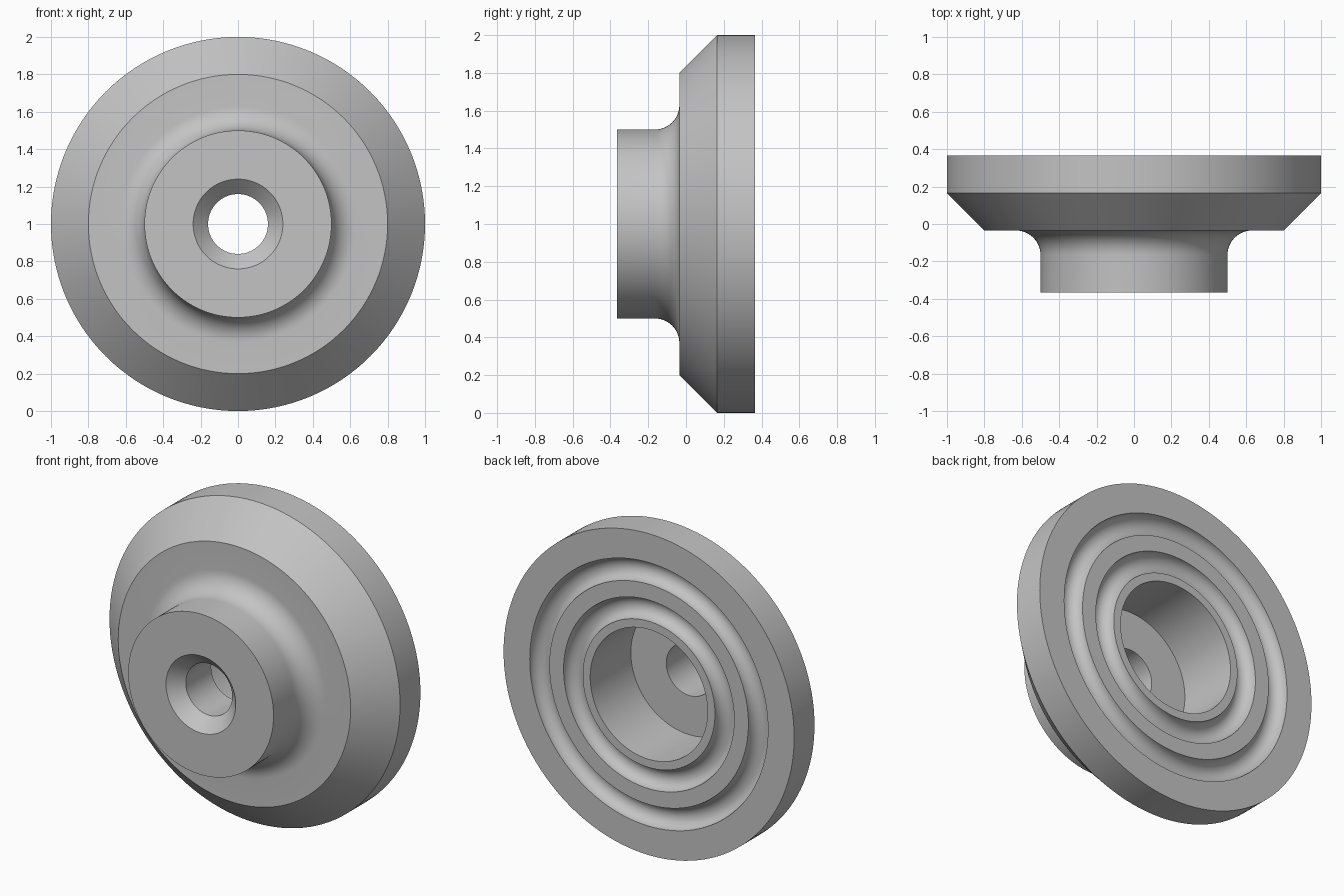
import bpy
import bmesh
from math import pi, sin, cos, radians
from mathutils import Vector

cube = bpy.data.objects.get("Cube")
if cube:
    bpy.data.objects.remove(cube, do_unlink=True)

FRONT, FLANGE, RIM, BACK = -0.365, -0.035, 0.165, 0.365
CENTRE_Z = 1.0


def arc(r, y, radius, start, end, steps):
    """Arc points as (radius from axis, y), angles in degrees."""
    angles = [radians(start + (end - start) * i / steps) for i in range(steps + 1)]
    return [(r + radius * cos(a), y + radius * sin(a)) for a in angles]


def groove(outer, inner):
    """Half-round groove in the back face, from outer to inner edge."""
    return arc((outer + inner) / 2, BACK, (outer - inner) / 2, 0, -180, 20)


# Closed half section: hub, fillet, bevelled flange, grooved back, bore
profile = [(0.16, FRONT + 0.08), (0.24, FRONT), (0.5, FRONT)]
profile += arc(0.63, FLANGE - 0.13, 0.13, 180, 90, 12)
profile += [(0.8, FLANGE), (1.0, RIM), (1.0, BACK)]
profile += groove(0.82, 0.685)
profile += groove(0.587, 0.455)
profile += [(0.404, BACK), (0.404, FLANGE), (0.16, FLANGE)]

# Revolve the section about the y axis
bm = bmesh.new()
verts = [bm.verts.new((r, y, 0)) for r, y in profile]
edges = [bm.edges.new((v, verts[(i + 1) % len(verts)])) for i, v in enumerate(verts)]
bmesh.ops.spin(bm, geom=verts + edges, cent=(0, 0, 0), axis=(0, 1, 0),
               angle=2 * pi, steps=128, use_merge=True)
bmesh.ops.remove_doubles(bm, verts=bm.verts[:], dist=0.0001)
bmesh.ops.recalc_face_normals(bm, faces=bm.faces[:])
bmesh.ops.translate(bm, verts=bm.verts[:], vec=Vector((0, 0, CENTRE_Z)))
mesh = bpy.data.meshes.new("flanged_hub")
bm.to_mesh(mesh)
bm.free()

hub = bpy.data.objects.new("flanged_hub", mesh)
bpy.context.collection.objects.link(hub)

# Plain grey finish
grey = bpy.data.materials.new("plain_grey")
grey.use_nodes = True
colour = (0.55, 0.55, 0.55, 1)
grey.diffuse_color = colour
grey.node_tree.nodes["Principled BSDF"].inputs["Base Color"].default_value = colour
mesh.materials.append(grey)

bpy.ops.object.select_all(action="DESELECT")
hub.select_set(True)
bpy.context.view_layer.objects.active = hub
bpy.ops.object.shade_smooth_by_angle(angle=radians(30))
